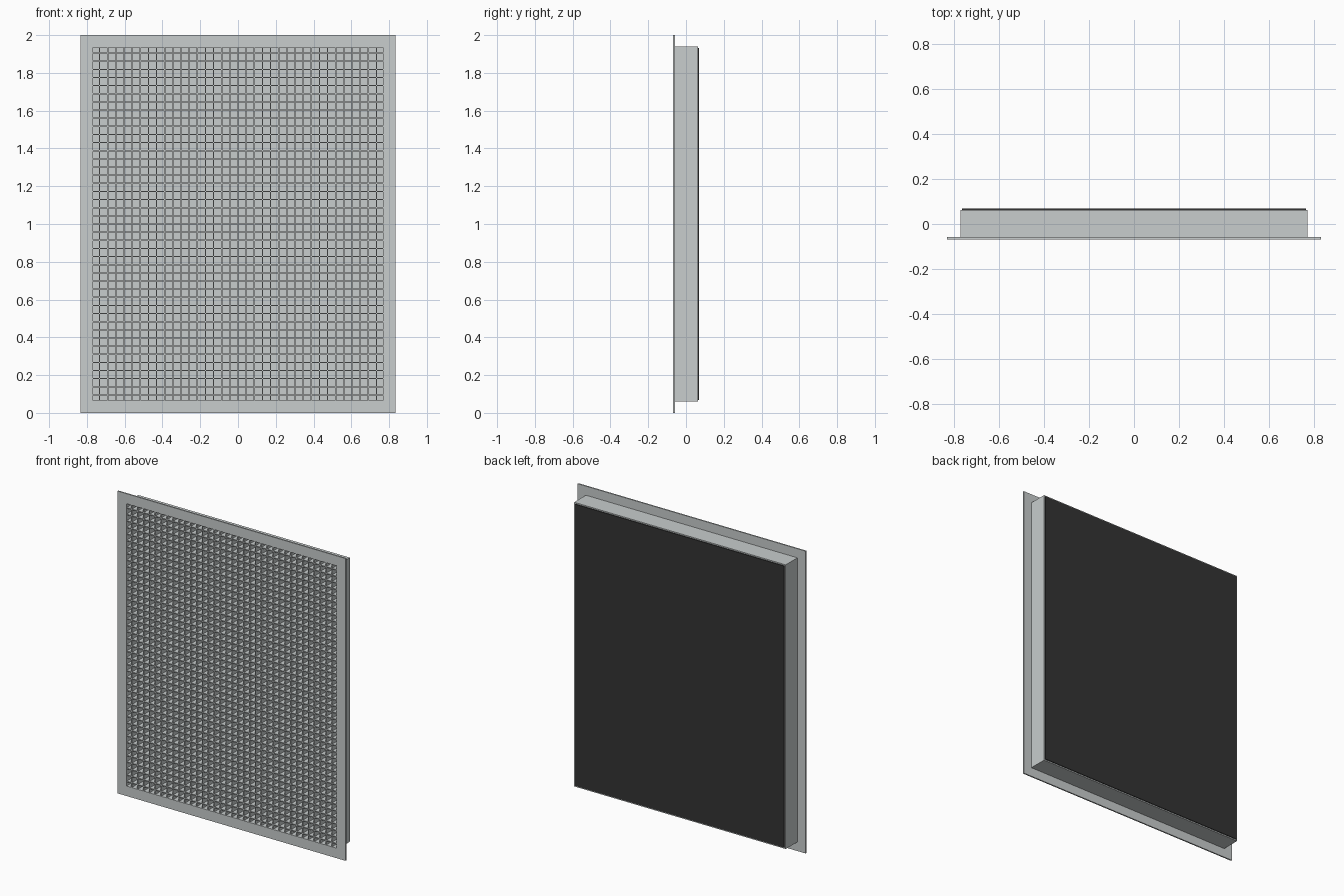
import bpy

if "Cube" in bpy.data.objects:
    bpy.data.objects.remove(bpy.data.objects["Cube"])


def material(name, rgb):
    m = bpy.data.materials.new(name)
    m.diffuse_color = (*rgb, 1)
    m.use_nodes = True
    m.node_tree.nodes["Principled BSDF"].inputs["Base Color"].default_value = m.diffuse_color
    return m


GREY = material("satin grey", (0.58, 0.61, 0.61))
BLACK = material("matt black", (0.033, 0.033, 0.033))


def mesh_object(name, verts, faces, mat):
    me = bpy.data.meshes.new(name)
    me.from_pydata(verts, [], faces)
    me.materials.append(mat)
    ob = bpy.data.objects.new(name, me)
    bpy.context.collection.objects.link(ob)
    return ob


def boxes(name, specs, mat):
    """One object from (x0, x1, y0, y1, z0, z1) boxes."""
    verts, faces = [], []
    for x0, x1, y0, y1, z0, z1 in specs:
        n = len(verts)
        verts += [(x, y, z) for y in (y0, y1)
                  for x, z in ((x0, z0), (x1, z0), (x1, z1), (x0, z1))]
        faces += [[n + i for i in f] for f in (
            (0, 1, 2, 3), (7, 6, 5, 4), (0, 4, 5, 1),
            (1, 5, 6, 2), (2, 6, 7, 3), (3, 7, 4, 0))]
    return mesh_object(name, verts, faces, mat)


def ring(name, outer, inner, y0, y1, mat):
    """Rectangular tube along y; outer and inner are (half width, half height)."""
    verts = [(sx * w, y, 1 + sz * h) for y in (y0, y1) for w, h in (outer, inner)
             for sx, sz in ((-1, -1), (1, -1), (1, 1), (-1, 1))]
    faces = []
    for i in range(4):
        j = (i + 1) % 4
        faces += [(i, j, 4 + j, 4 + i), (8 + i, 12 + i, 12 + j, 8 + j),
                  (i, 8 + i, 8 + j, j), (4 + i, 4 + j, 12 + j, 12 + i)]
    return mesh_object(name, verts, faces, mat)


# Front flange and the neck behind it
W, H, T = 0.774, 0.940, 0.006
IW, IH = W - T, H - T
ring("front_flange", (0.834, 1.0), (IW, IH), -0.068, -0.059, GREY)
ring("duct_neck", (W, H), (IW, IH), -0.059, 0.063, GREY)

# Egg-crate core: crossing vertical and horizontal blades
PITCH, HALF = 0.0431, 0.003
Y0, Y1 = -0.066, -0.006
boxes("vertical_blades", [(k * PITCH - HALF, k * PITCH + HALF, Y0, Y1, 1 - IH, 1 + IH)
                          for k in range(-17, 18)], GREY)
boxes("horizontal_blades", [(-IW, IW, Y0, Y1,
                             1 + k * PITCH - HALF, 1 + k * PITCH + HALF)
                            for k in range(-21, 22)], GREY)

# Grey inner panel closing the neck, with a thin black plate behind it
boxes("inner_panel", [(-IW, IW, 0.058, 0.0625, 1 - IH, 1 + IH)], GREY)
boxes("back_plate", [(-0.766, 0.766, 0.063, 0.068, 0.068, 1.932)], BLACK)
